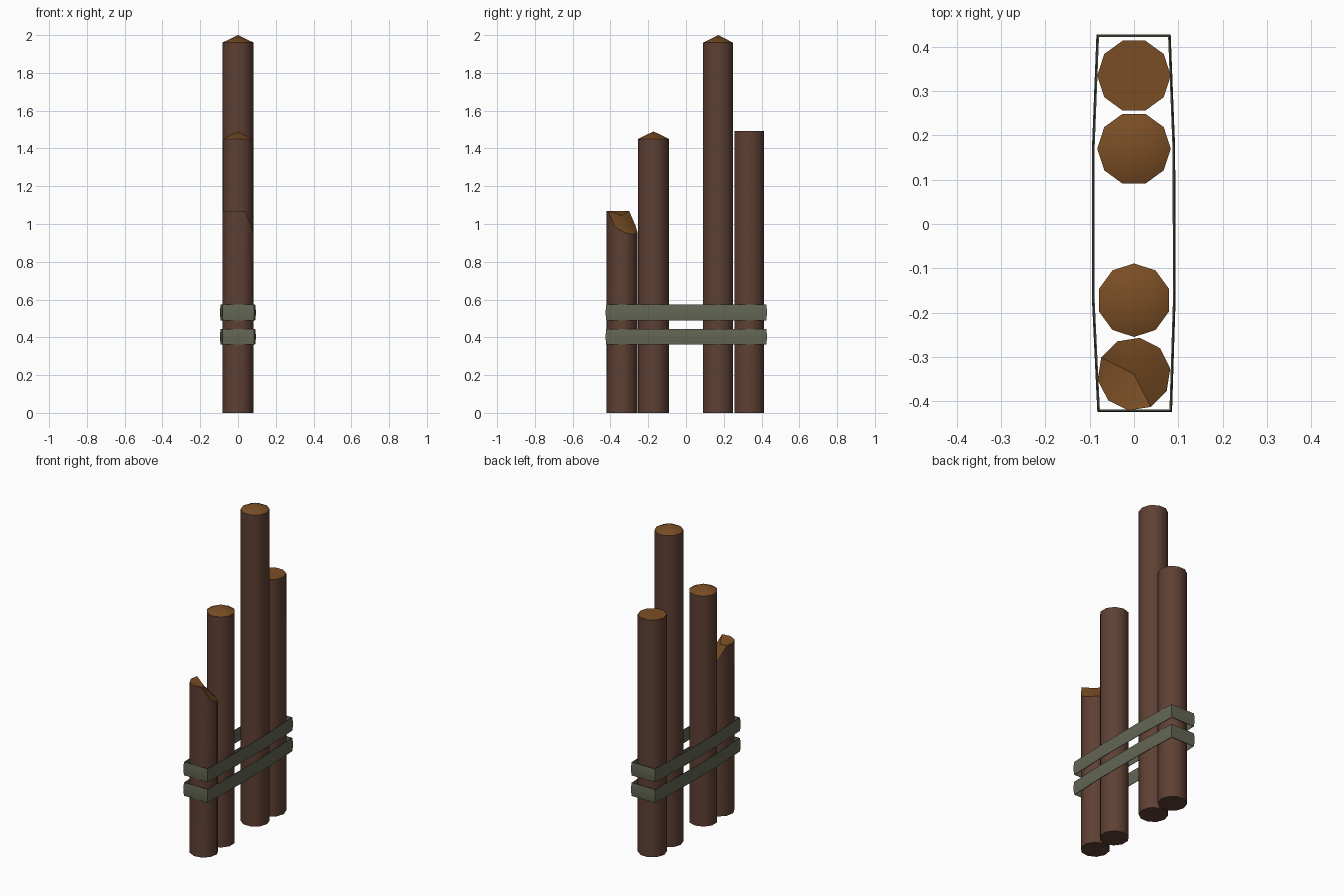
import bpy, bmesh, math
from mathutils import Vector

if "Cube" in bpy.data.objects:
    bpy.data.objects.remove(bpy.data.objects["Cube"])


def material(name, rgb):
    m = bpy.data.materials.new(name)
    m.diffuse_color = (*rgb, 1)
    m.use_nodes = True
    m.node_tree.nodes["Principled BSDF"].inputs["Base Color"].default_value = m.diffuse_color
    return m


bark = material("dark_bark", (0.112, 0.051, 0.033))
wood = material("cut_wood", (0.195, 0.076, 0.018))
rope_col = material("grey_green_binding", (0.125, 0.132, 0.090))


def finish(name, bm, mats, angle):
    bmesh.ops.recalc_face_normals(bm, faces=bm.faces)
    me = bpy.data.meshes.new(name)
    bm.to_mesh(me)
    bm.free()
    ob = bpy.data.objects.new(name, me)
    bpy.context.collection.objects.link(ob)
    for m in mats:
        me.materials.append(m)
    bpy.ops.object.select_all(action='DESELECT')
    ob.select_set(True)
    bpy.context.view_layer.objects.active = ob
    bpy.ops.object.shade_smooth_by_angle(angle=math.radians(angle))


def post(name, y, rot, rim, tip, radius=0.083, sides=10):
    """Ten-sided post; rim(i) gives the height of each top corner."""
    bm = bmesh.new()
    low, top = [], []
    for i in range(sides):
        a = math.radians(rot) + math.tau * i / sides
        p = (radius * math.cos(a), y + radius * math.sin(a))
        low.append(bm.verts.new((*p, 0)))
        top.append(bm.verts.new((*p, rim(i))))
    centre = bm.verts.new((0, y, tip))
    bm.faces.new(low[::-1])
    for i in range(sides):
        j = (i + 1) % sides
        bm.faces.new((low[i], low[j], top[j], top[i]))
        bm.faces.new((top[i], top[j], centre)).material_index = 1
    finish(name, bm, [bark, wood], 40)


# Posts from back to front
post("back_post", 0.335, 0, lambda i: 1.492, 1.492)
post("tall_post", 0.170, 0, lambda i: 1.96, 2.0)
post("middle_post", -0.172, 18, lambda i: 1.45, 1.49)
# Front post has one corner of its top chopped away
chop = {0: 0.955, 1: 0.945, 2: 0.955, 3: 0.985, 9: 0.985}
post("chopped_front_post", -0.339, 9, lambda i: chop.get(i, 1.07), 1.045)

# Bindings: flat closed bands wrapped around all posts
LOOP = [Vector(p) for p in (
    (-0.081, 0.424), (-0.091, 0.17), (-0.091, -0.17), (-0.079, -0.421),
    (0.082, -0.421), (0.090, -0.17), (0.089, 0.17), (0.079, 0.424))]
PROFILE = [(-0.002, -0.042), (0.001, -0.042), (0.004, -0.015), (0.004, 0.015),
           (0.001, 0.042), (-0.002, 0.042)]


def binding(name, z):
    bm = bmesh.new()
    rings = []
    n = len(LOOP)
    for i, p in enumerate(LOOP):
        d1 = (p - LOOP[i - 1]).normalized()
        d2 = (LOOP[(i + 1) % n] - p).normalized()
        n1, n2 = Vector((d1.y, -d1.x)), Vector((d2.y, -d2.x))
        out = (n1 + n2) / (1 + n1.dot(n2))
        rings.append([bm.verts.new((*(p + out * o), z + h)) for o, h in PROFILE])
    k = len(PROFILE)
    for i in range(n):
        a, b = rings[i], rings[(i + 1) % n]
        for j in range(k):
            m = (j + 1) % k
            bm.faces.new((a[j], b[j], b[m], a[m]))
    finish(name, bm, [rope_col], 40)


binding("lower_binding", 0.403)
binding("upper_binding", 0.532)
